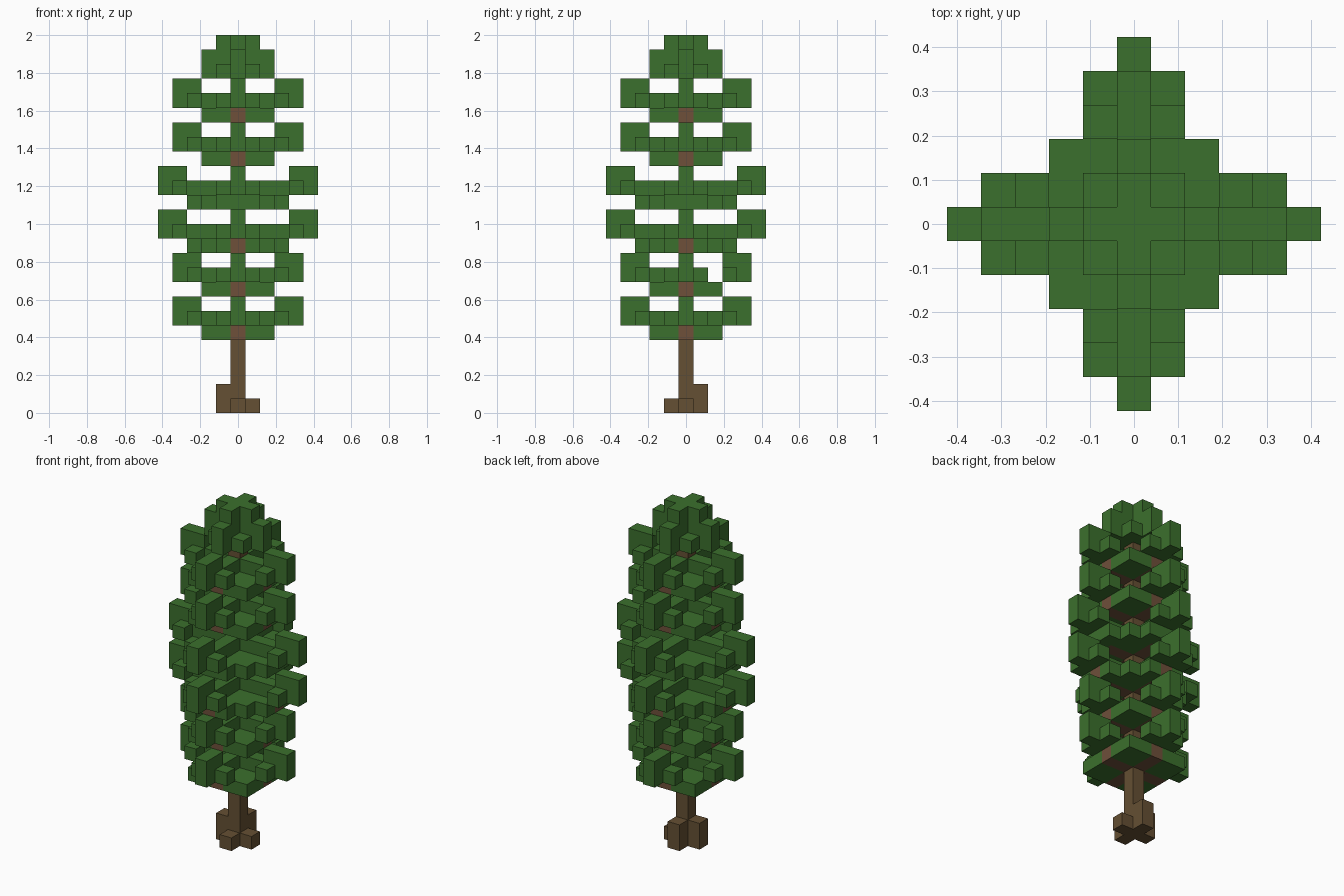
import bpy, bmesh, math
from mathutils import Vector

cube = bpy.data.objects.get("Cube")
if cube:
    bpy.data.objects.remove(cube, do_unlink=True)

UNIT = 2 / 26          # edge of one block
SIDES = [(1, 0), (0, 1), (-1, 0), (0, -1)]


def make_material(name, color):
    mat = bpy.data.materials.new(name)
    mat.use_nodes = True
    mat.diffuse_color = (*color, 1)
    bsdf = mat.node_tree.nodes["Principled BSDF"]
    bsdf.inputs["Base Color"].default_value = (*color, 1)
    bsdf.inputs["Roughness"].default_value = 0.9
    return mat


LEAF = make_material("leaf_green", (0.044, 0.162, 0.026))
BARK = make_material("bark_brown", (0.130, 0.080, 0.033))
TWIG = make_material("branch_brown", (0.156, 0.080, 0.042))

parts = {}             # part name -> (material, set of block cells)
filled = set()


def add(name, mat, cells):
    """Claim free cells for a part."""
    own = parts.setdefault(name, (mat, set()))[1]
    for cell in cells:
        if cell not in filled:
            filled.add(cell)
            own.add(cell)


def around(cells):
    """Repeat cells by quarter turns about the trunk."""
    for dx, dy in SIDES:
        for a, b, z in cells:
            yield (a * dx - b * dy, a * dy + b * dx, z)


# Trunk and roots, two tall and two short
add("trunk", BARK, [(0, 0, z) for z in range(24)])
for (dx, dy), height in zip(SIDES, (1, 2, 2, 1)):
    add("roots", BARK, [(dx, dy, z) for z in range(height)])


def add_tier(number, base, reach, leafy_ends=False, gaps=()):
    name = f"foliage_tier_{number}"
    inner = reach - 2
    # Woody arms under the leaves
    wood = inner - 1 if leafy_ends else inner
    add(f"branches_{number}", TWIG,
        around([(r, 0, base) for r in range(1, wood + 1)]))
    # Leaf plates between the arms
    plate = [(a, b, base) for a in range(1, inner + 1)
             for b in range(1, inner + 1) if a + b <= 4]
    if leafy_ends:
        plate.append((inner, 0, base))
    # Leafy arms with side tufts and raised tips
    arms = [(r, 0, base + 1) for r in range(1, reach + 1)]
    arms += [(reach - 1, side, base + 1) for side in (-1, 1)]
    arms += [(r, 0, base + 2) for r in (reach - 1, reach)]
    add(name, LEAF, [c for c in around(plate + arms) if c not in gaps])


add_tier(1, 5, 4)
add_tier(2, 8, 4, gaps=[(0, 2, 9)])
add_tier(3, 11, 5)
add_tier(4, 14, 5, leafy_ends=True)
add_tier(5, 17, 4)
add_tier(6, 20, 4)

# Crown: a small tier with a cross on top
add_tier(7, 22, 2)
add("crown_top", LEAF, [(0, 0, 24), (0, 0, 25)])
add("crown_top", LEAF, around([(1, 0, 25)]))


def build(name, mat, cells):
    """Make the outer skin of a set of blocks."""
    bm = bmesh.new()
    for cell in sorted(cells):
        center = Vector(cell) + Vector((0, 0, 0.5))
        for axis in range(3):
            for sign in (-1, 1):
                n = Vector((0, 0, 0))
                n[axis] = sign
                if tuple(int(c + d) for c, d in zip(cell, n)) in filled:
                    continue
                u = Vector((0, 0, 0))
                u[(axis + 1) % 3] = 1
                v = n.cross(u)
                corners = [n - u - v, n + u - v, n + u + v, n - u + v]
                bm.faces.new([bm.verts.new((center + c / 2) * UNIT) for c in corners])
    bmesh.ops.remove_doubles(bm, verts=bm.verts, dist=UNIT / 100)
    bmesh.ops.dissolve_limit(bm, angle_limit=math.radians(1),
                             verts=bm.verts, edges=bm.edges)
    mesh = bpy.data.meshes.new(name)
    bm.to_mesh(mesh)
    bm.free()
    mesh.materials.append(mat)
    bpy.context.collection.objects.link(bpy.data.objects.new(name, mesh))


for part, (material, cells) in parts.items():
    if cells:
        build(part, material, cells)
